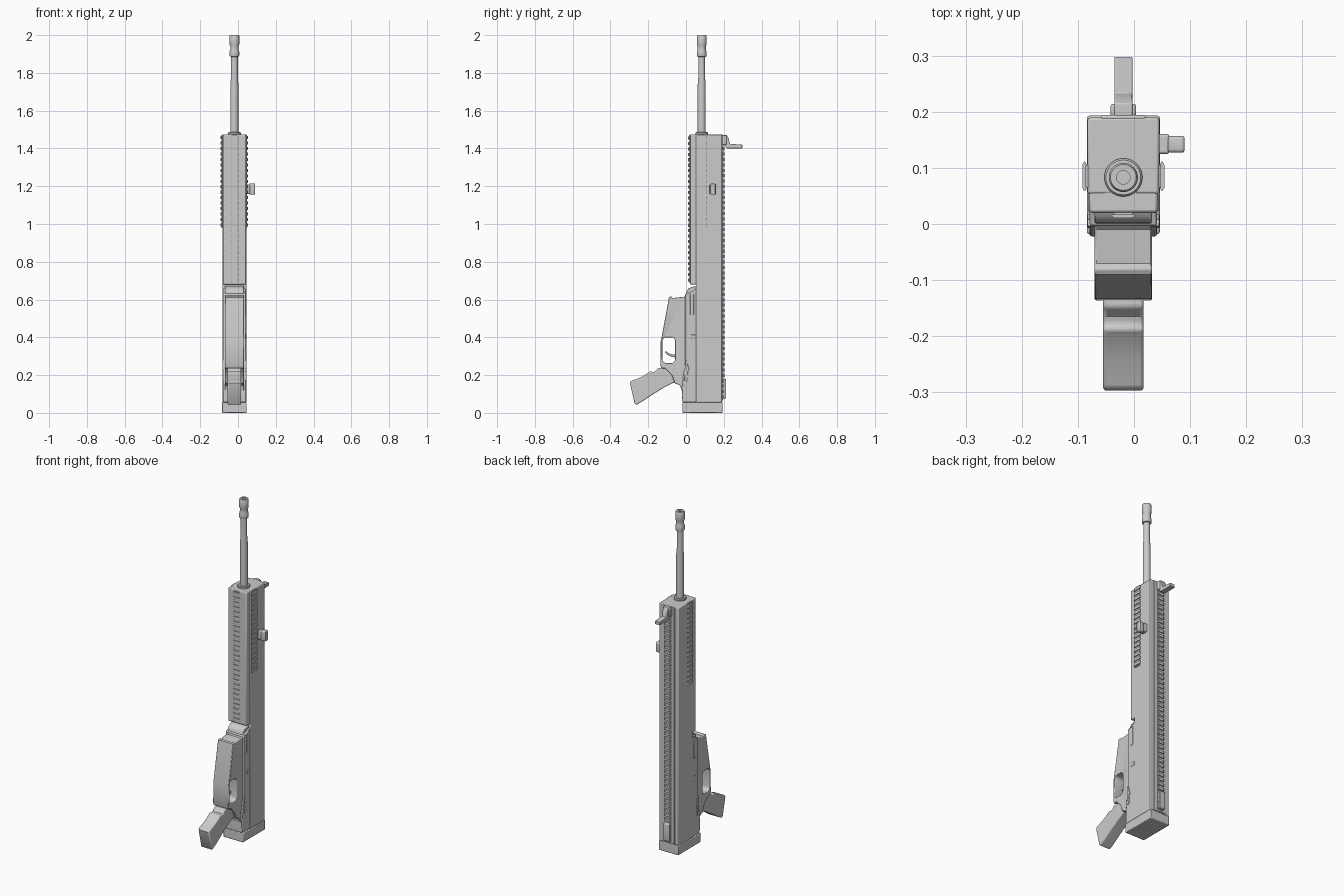
import bpy, bmesh, math
from mathutils import Vector

if "Cube" in bpy.data.objects:
    bpy.data.objects.remove(bpy.data.objects["Cube"])

CX = -0.019      # centre plane of the model
BY = 0.083       # barrel axis in y


def finish(name, bm, bevel=0.0, segs=2, smooth=True):
    bmesh.ops.recalc_face_normals(bm, faces=bm.faces)
    me = bpy.data.meshes.new(name)
    bm.to_mesh(me)
    bm.free()
    ob = bpy.data.objects.new(name, me)
    bpy.context.collection.objects.link(ob)
    if bevel:
        m = ob.modifiers.new("Bevel", 'BEVEL')
        m.width, m.segments = bevel, segs
        m.limit_method, m.angle_limit = 'ANGLE', math.radians(40)
    if smooth:
        bpy.ops.object.select_all(action='DESELECT')
        ob.select_set(True)
        bpy.context.view_layer.objects.active = ob
        bpy.ops.object.shade_smooth_by_angle(angle=math.radians(35))
    return ob


def add_prism(bm, pts, a, b, place):
    rings = [[bm.verts.new(place(u, v, w)) for u, v in pts] for w in (a, b)]
    bm.faces.new(rings[0])
    bm.faces.new(rings[1][::-1])
    n = len(pts)
    for i in range(n):
        j = (i + 1) % n
        bm.faces.new((rings[0][i], rings[0][j], rings[1][j], rings[1][i]))


def prism(name, pts, x0, x1, bevel=0.0, segs=2):
    """Side profile of (y, z) points extruded across x."""
    bm = bmesh.new()
    add_prism(bm, pts, x0, x1, lambda y, z, x: (x, y, z))
    return finish(name, bm, bevel, segs)


def box(name, x0, x1, y0, y1, z0, z1, bevel=0.0):
    return prism(name, [(y0, z0), (y1, z0), (y1, z1), (y0, z1)], x0, x1, bevel)


def lathe(name, prof, cx, cy, n=32):
    """Profile of (radius, z) turned round a vertical axis."""
    bm = bmesh.new()
    rings = []
    for r, z in prof:
        rings.append([bm.verts.new((cx + r * math.cos(2 * math.pi * i / n),
                                    cy + r * math.sin(2 * math.pi * i / n), z)) for i in range(n)])
    for p, q in zip(rings, rings[1:]):
        for i in range(n):
            j = (i + 1) % n
            bm.faces.new((p[i], p[j], q[j], q[i]))
    bm.faces.new(rings[0])
    bm.faces.new(rings[-1])
    return finish(name, bm)


def rail(name, origin, side, out, z0, z1, half, height, pitch=0.028):
    """Slotted accessory rail: continuous base plus repeated chamfered teeth."""
    o, s, t = Vector(origin), Vector(side), Vector(out)
    up = Vector((0, 0, 1))
    place = lambda u, v, w: o + s * u + t * v + up * w
    bm = bmesh.new()
    k, e = half * 0.78, 0.004
    h = height * 0.45
    add_prism(bm, [(-k, -e), (k, -e), (k, h), (-k, h)], z0, z1, place)
    tooth = [(-k, -e), (k, -e), (k, height * .2), (half, height * .5), (half, height * .7),
             (k, height), (-k, height), (-half, height * .7), (-half, height * .5), (-k, height * .2)]
    count = int((z1 - z0) / pitch)
    step = (z1 - z0) / count
    for i in range(count):
        z = z0 + (i + 0.22) * step
        add_prism(bm, tooth, z, z + step * 0.56, place)
    return finish(name, bm, smooth=False)


def rounded(y0, y1, z0, z1, r, n=4):
    pts = []
    for cy, cz, a in ((y1 - r, z1 - r, 0), (y0 + r, z1 - r, 90), (y0 + r, z0 + r, 180), (y1 - r, z0 + r, 270)):
        for i in range(n + 1):
            t = math.radians(a + 90 * i / n)
            pts.append((cy + r * math.cos(t), cz + r * math.sin(t)))
    return pts


# Long housing, front guard and end plate
box("upper_housing", CX - .064, CX + .064, .053, .19, .055, 1.475, .005)
box("hand_guard", CX - .061, CX + .061, .02, .06, .68, 1.474, .005)
box("end_plate", CX - .065, CX + .065, -.018, .193, 0, .056, .004)
box("housing_top_strip", CX - .04, CX + .04, .185, .194, .06, 1.474, .003)

# Lower frame: wide rear block
prism("lower_frame", [(.056, .056), (-.019, .056), (-.022, .12), (-.012, .22), (-.004, .24),
                      (-.004, .63), (.03, .64), (.056, .66)], CX - .06, CX + .06, .004)

# Narrower forward housing with the trigger opening cut through
shell = prism("forward_shell", [(.054, .06), (-.017, .06), (-.021, .115), (-.032, .145), (-.06, .158),
                                (-.075, .2), (-.11, .236), (-.13, .236), (-.136, .25), (-.134, .375),
                                (-.09, .612), (-.08, .617), (-.07, .608), (-.01, .615), (0, .625),
                                (.003, .645), (.012, .658), (.03, .666), (.056, .672)],
              CX - .051, CX + .051)
cutter = prism("trigger_opening_cutter", rounded(-.125, -.057, .264, .4, .02), CX - .2, CX + .2)
cutter.hide_render = True
cutter.hide_viewport = False
cutter.display_type = 'WIRE'
cut = shell.modifiers.new("Opening", 'BOOLEAN')
cut.object = cutter
cut.operation, cut.solver = 'DIFFERENCE', 'EXACT'
bpy.context.view_layer.objects.active = shell
bpy.ops.object.modifier_apply(modifier="Opening")
bpy.data.objects.remove(cutter)
bev = shell.modifiers.new("Bevel", 'BEVEL')
bev.width, bev.segments, bev.limit_method = .003, 2, 'ANGLE'
bev.angle_limit = math.radians(60)

# Pistol grip and curved trigger
prism("grip", [(-.05, .165), (-.075, .155), (-.12, .132), (-.18, .095), (-.235, .058), (-.264, .042),
               (-.272, .05), (-.297, .158), (-.292, .168), (-.24, .188), (-.2, .212), (-.188, .222),
               (-.178, .216), (-.165, .219), (-.148, .238), (-.13, .238), (-.05, .238)],
      CX - .036, CX + .036, .006, 3)
prism("trigger", [(-.05, .292), (-.075, .297), (-.095, .306), (-.112, .322), (-.106, .327),
                  (-.09, .315), (-.073, .309), (-.05, .308)], CX - .012, CX + .012, .002)

# Barrel, collar and muzzle piece with a bore
lathe("barrel_collar", [(.034, 1.46), (.034, 1.482), (.031, 1.486), (.02, 1.486)], CX, BY)
lathe("barrel", [(.021, 1.46), (.021, 1.74), (.018, 1.775), (.018, 1.9)], CX, BY)
lathe("muzzle", [(.018, 1.885), (.024, 1.887), (.026, 1.893), (.026, 1.91), (.022, 1.925), (.022, 1.94),
                 (.026, 1.952), (.026, 1.994), (.023, 2.0), (.012, 2.0), (.012, 1.95)], CX, BY)

# Four slotted rails
rail("back_rail", (CX, .193, 0), (1, 0, 0), (0, 1, 0), .07, 1.47, .021, .011)
rail("front_rail", (CX, .02, 0), (1, 0, 0), (0, -1, 0), .69, 1.47, .021, .009)
for s, n in ((1, "right"), (-1, "left")):
    rail(n + "_rail", (CX + s * .063, .085, 0), (0, 1, 0), (s, 0, 0), .98, 1.472, .026, .010)

# Side knob
box("knob_stem", .04, .063, .125, .16, 1.16, 1.21, .004)
prism("knob_head", rounded(.127, .157, 1.155, 1.215, .007), .061, .09, .004)

# Folding sights
prism("front_sight_arm", [(.19, 1.472), (.215, 1.472), (.225, 1.455), (.233, 1.424), (.298, 1.42),
                          (.298, 1.401), (.215, 1.401), (.207, 1.415), (.19, 1.42)],
      CX - .016, CX + .016, .002)
box("front_sight_base", CX - .023, CX + .023, .19, .214, 1.42, 1.47, .004)
prism("rear_sight", rounded(.18, .213, .075, .18, .007), CX - .019, CX + .019, .003)

# Small controls mirrored on both sides
for s, n in ((1, "right"), (-1, "left")):
    a, b = CX + s * .045, CX + s * .064
    prism(n + "_selector", [(-.007, .17), (.006, .165), (.012, .19), (.009, .215), (.018, .235),
                            (.01, .25), (.008, .275), (-.004, .28), (-.006, .23)], a, b, .002)
    box(n + "_upper_catch", a, CX + s * .063, .022, .042, .52, .63, .003)
    box(n + "_mid_catch", a, CX + s * .0625, .026, .054, .39, .415, .003)
